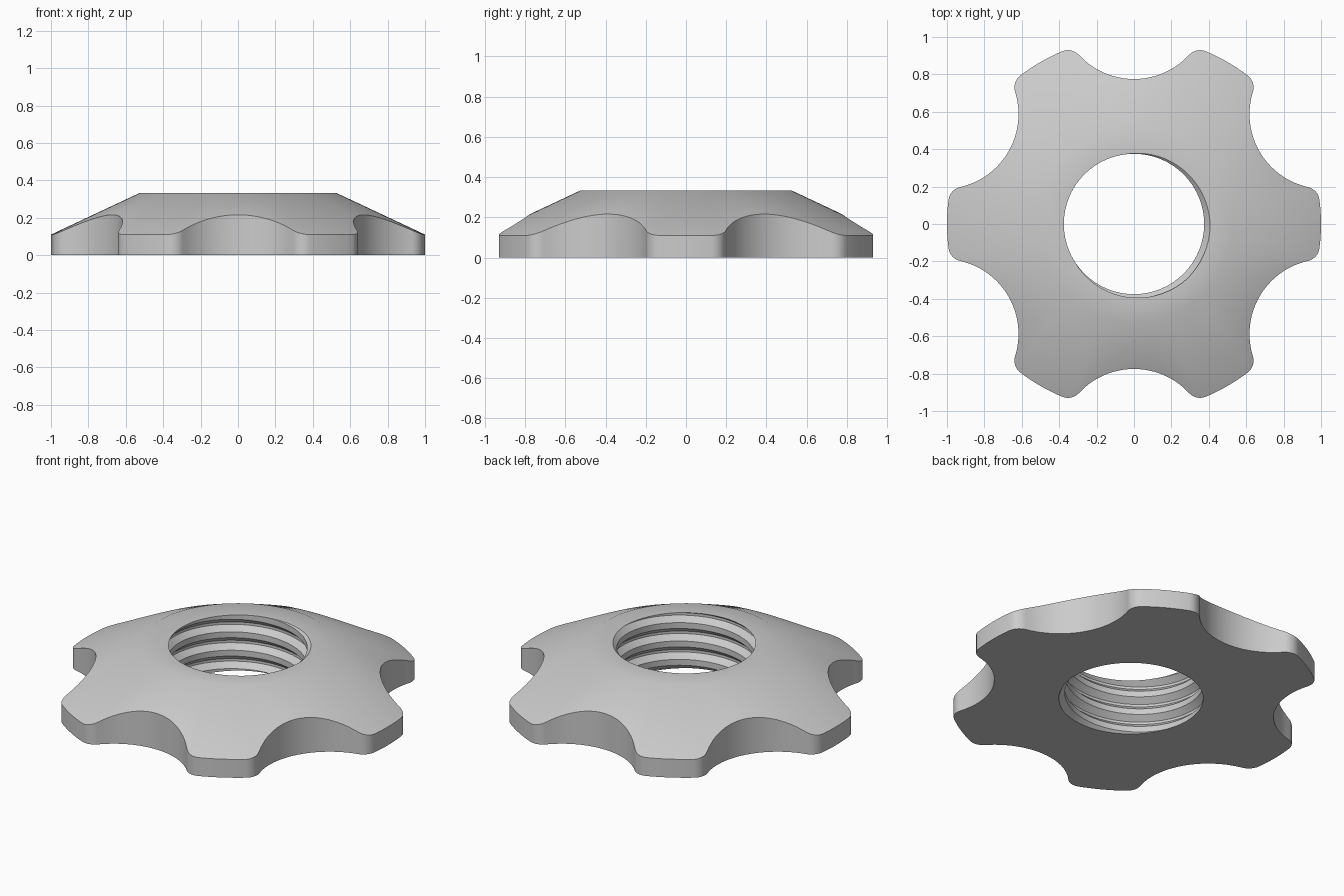
import bpy, bmesh
from math import pi, tau, cos, sin, acos, atan2, hypot

cube = bpy.data.objects.get("Cube")
if cube:
    bpy.data.objects.remove(cube, do_unlink=True)

# Overall sizes
HEIGHT, RIM_Z, TOP_R = 0.333, 0.11, 0.525
SCALLOP_R, SCALLOP_C, FILLET = 0.40, 1.175, 0.08
CREST, ROOT, PITCH, PHASE = 0.375, 0.407, 0.11, 0.062
THREAD = [(0, CREST), (0.035, CREST), (0.065, ROOT), (0.08, ROOT), (PITCH, CREST)]


def arc(cx, cy, r, a, b, n):
    """Points on an arc as (angle, radius) about the origin."""
    pts = []
    for i in range(n):
        t = a + (b - a) * i / n
        x, y = cx + r * cos(t), cy + r * sin(t)
        pts.append((atan2(y, x), hypot(x, y)))
    return pts


def outline():
    """Six lobes: scallop, rounded corner and outer rim, mirrored and repeated."""
    d, s = 1 - FILLET, SCALLOP_R + FILLET
    alpha = acos((d * d + SCALLOP_C ** 2 - s * s) / (2 * d * SCALLOP_C))
    fx, fy = d * cos(alpha), d * sin(alpha)
    phi = atan2(fy, fx - SCALLOP_C)
    half = arc(SCALLOP_C, 0, SCALLOP_R, pi, phi, 12)
    half += arc(fx, fy, FILLET, phi - pi, alpha, 8)
    half += arc(0, 0, 1, alpha, pi / 6, 4) + [(pi / 6, 1.0)]
    sector = [(-a, r) for a, r in half[:0:-1]] + half[:-1]
    return [(a + pi / 6 + k * pi / 3, r) for k in range(6) for a, r in sector]


def thread_radius(u):
    u %= PITCH
    for (z0, r0), (z1, r1) in zip(THREAD, THREAD[1:]):
        if u <= z1:
            return r0 + (r1 - r0) * (u - z0) / (z1 - z0)
    return CREST


def section(angle, rim):
    """Closed radial section: wall, cone, flat top, then down the thread."""
    lift = PITCH * angle / tau - PHASE
    cone_z = RIM_Z + (HEIGHT - RIM_Z) * (1 - rim) / (1 - TOP_R)
    pts = [(rim, 0), (rim, cone_z), (TOP_R, HEIGHT)]
    for k in range(4, -3, -1):
        for offset, _ in THREAD[-2::-1]:
            z = min(HEIGHT, max(0, k * PITCH + offset + lift))
            pts.append((thread_radius(z - lift), z))
    return [(r * cos(angle), r * sin(angle), z) for r, z in pts]


# Knob body with threaded bore, swept around the axis
bm = bmesh.new()
columns = outline()
columns.append((columns[0][0] + tau, columns[0][1]))
rings = [[bm.verts.new(p) for p in section(a, r)] for a, r in columns]
for a, b in zip(rings, rings[1:]):
    for j in range(len(a)):
        k = (j + 1) % len(a)
        bm.faces.new((a[j], b[j], b[k], a[k]))
bmesh.ops.remove_doubles(bm, verts=bm.verts[:], dist=1e-5)
bmesh.ops.dissolve_degenerate(bm, edges=bm.edges[:], dist=1e-5)
bmesh.ops.recalc_face_normals(bm, faces=bm.faces[:])

mesh = bpy.data.meshes.new("lobed_knob_nut")
bm.to_mesh(mesh)
bm.free()
knob = bpy.data.objects.new("lobed_knob_nut", mesh)
bpy.context.collection.objects.link(knob)

# Plain grey finish
grey = bpy.data.materials.new("light_grey")
grey.use_nodes = True
colour = (0.6, 0.6, 0.6, 1)
grey.diffuse_color = colour
grey.node_tree.nodes["Principled BSDF"].inputs["Base Color"].default_value = colour
mesh.materials.append(grey)

bpy.ops.object.select_all(action="DESELECT")
knob.select_set(True)
bpy.context.view_layer.objects.active = knob
bpy.ops.object.shade_smooth_by_angle(angle=pi / 6)
